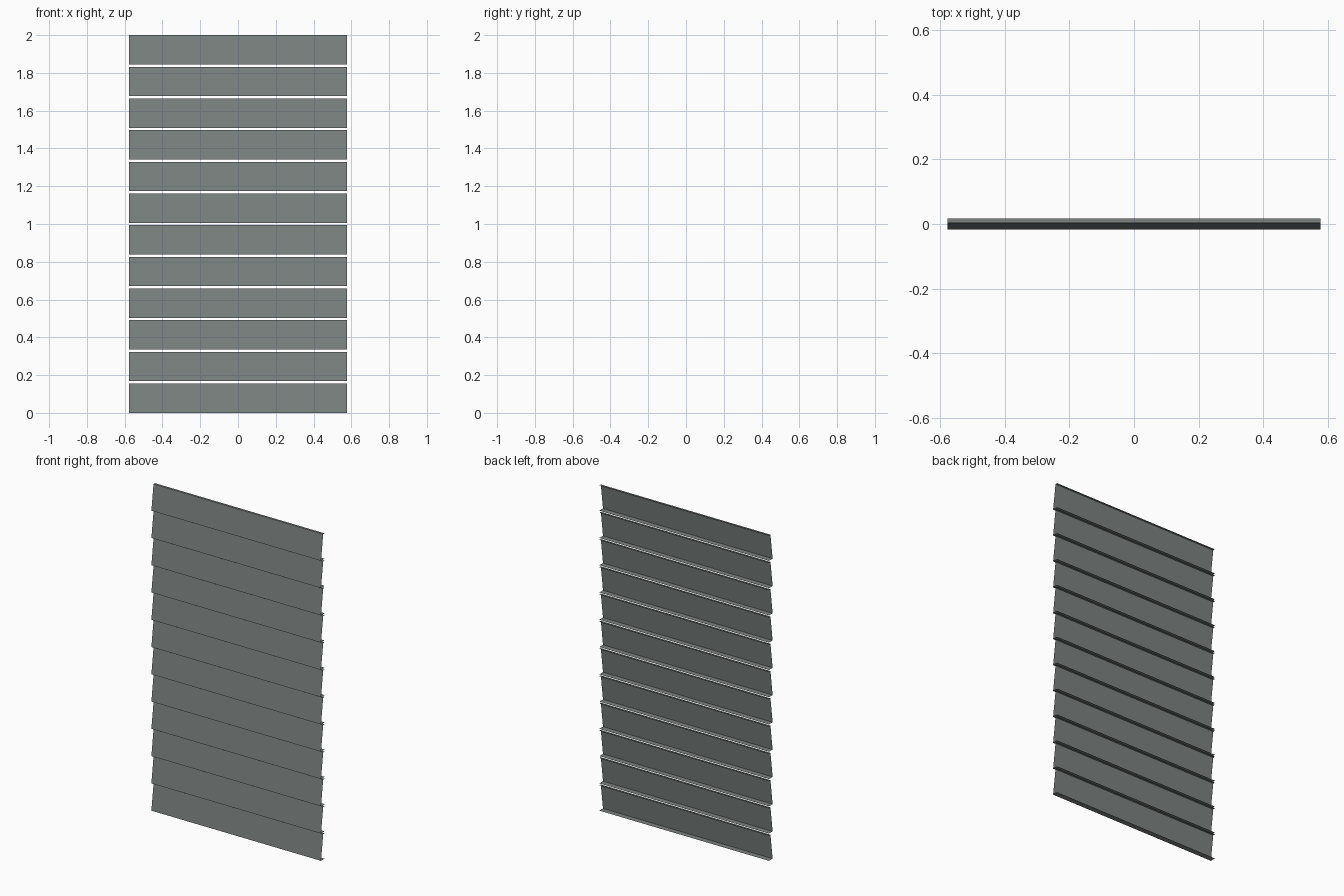
import bpy

if "Cube" in bpy.data.objects:
    bpy.data.objects.remove(bpy.data.objects["Cube"])

# Overall layout: twelve identical folded sheet boards, stacked with a narrow gap
COUNT = 12
HALF_W = 0.577
GAP = 0.012
PITCH = (2.0 + GAP) / COUNT
H = PITCH - GAP

# Open folded profile (y, z): bottom return, sloped face, top return
PROFILE = [(0.0175, 0.0), (-0.0175, 0.0), (0.0035, H), (0.0175, H)]

mat = bpy.data.materials.new("grey_green_paint")
mat.diffuse_color = (0.20, 0.225, 0.215, 1.0)
mat.use_nodes = True
mat.node_tree.nodes["Principled BSDF"].inputs["Base Color"].default_value = mat.diffuse_color


def sheet_mesh(name, profile, half_width):
    """Extrude an open profile along x into a single-layer sheet."""
    n = len(profile)
    verts = [(x, y, z) for x in (-half_width, half_width) for y, z in profile]
    faces = [(i + 1, n + i + 1, n + i, i) for i in range(n - 1)]
    # wind faces so the sloped face looks forward and the top return looks up
    faces = [tuple(reversed(f)) for f in faces]
    mesh = bpy.data.meshes.new(name)
    mesh.from_pydata(verts, [], faces)
    if mesh.polygons[1].normal.y > 0:
        mesh.flip_normals()
    mesh.materials.append(mat)
    return mesh


# Siding boards
board = sheet_mesh("siding_board", PROFILE, HALF_W)
for i in range(COUNT):
    obj = bpy.data.objects.new(f"siding_board_{i + 1:02d}", board)
    obj.location.z = i * PITCH
    bpy.context.collection.objects.link(obj)
